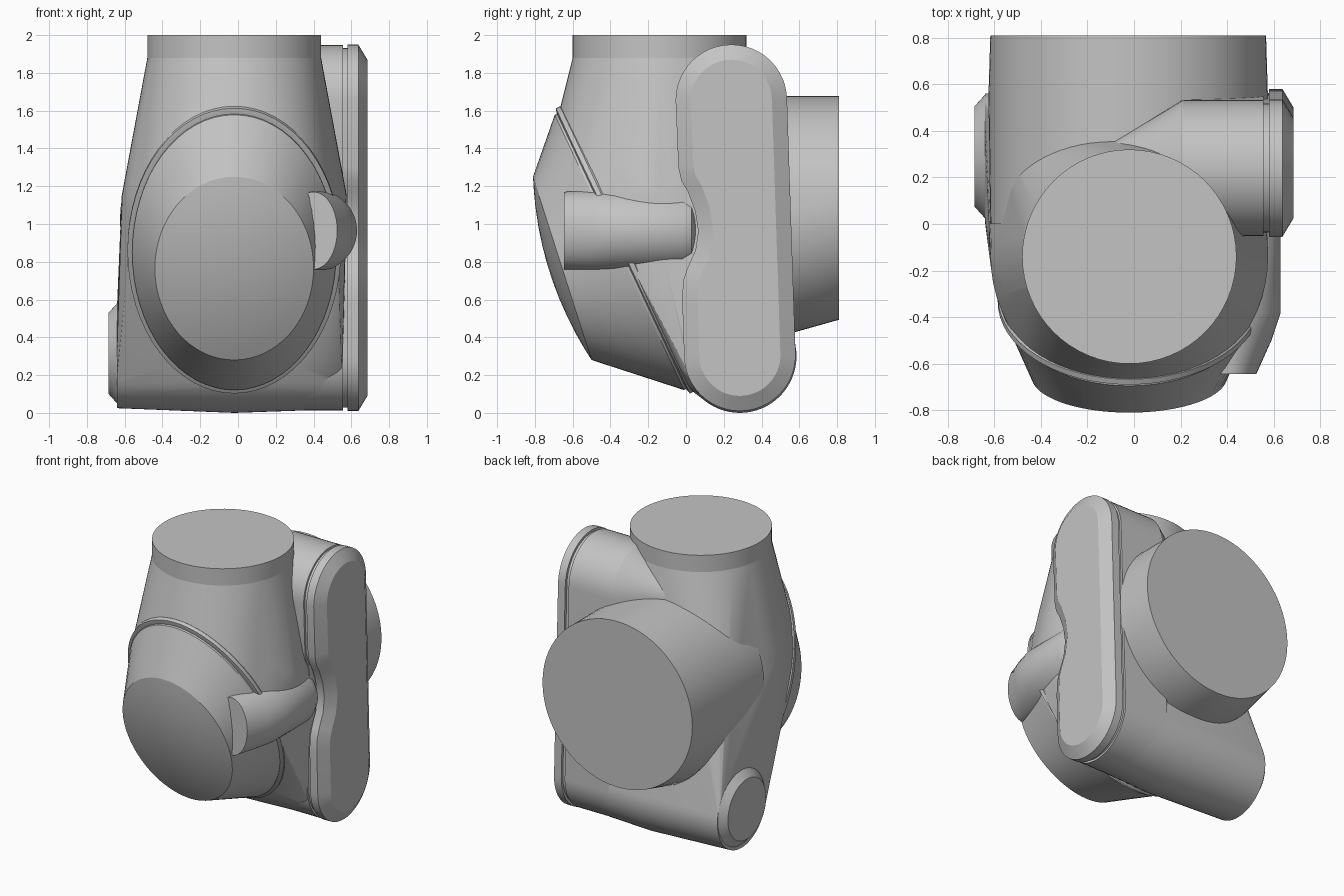
import bpy, bmesh
from math import sin, cos, pi, radians
from mathutils import Vector

cube = bpy.data.objects.get("Cube")
if cube:
    bpy.data.objects.remove(cube, do_unlink=True)

grey = bpy.data.materials.new("light_grey")
grey.use_nodes = True
grey.diffuse_color = (0.55, 0.55, 0.55, 1)
grey.node_tree.nodes["Principled BSDF"].inputs["Base Color"].default_value = (0.55, 0.55, 0.55, 1)

X, Y, Z = Vector((1, 0, 0)), Vector((0, 1, 0)), Vector((0, 0, 1))
CX = -0.02   # housing centre line


def ring(centre, u, v, n=64):
    """Ellipse of points around a centre with half-axes u and v."""
    c = Vector(centre)
    return [c + u * cos(2 * pi * i / n) + v * sin(2 * pi * i / n) for i in range(n)]


def finish(name, bm, angle=28):
    bmesh.ops.recalc_face_normals(bm, faces=bm.faces)
    mesh = bpy.data.meshes.new(name)
    bm.to_mesh(mesh)
    bm.free()
    mesh.materials.append(grey)
    obj = bpy.data.objects.new(name, mesh)
    bpy.context.collection.objects.link(obj)
    bpy.ops.object.select_all(action='DESELECT')
    obj.select_set(True)
    bpy.context.view_layer.objects.active = obj
    bpy.ops.object.shade_smooth_by_angle(angle=radians(angle))
    return obj


def loft(name, rings, angle=28):
    """Skin a row of equal rings and close both ends."""
    bm = bmesh.new()
    rows = [[bm.verts.new(p) for p in r] for r in rings]
    n = len(rows[0])
    for a, b in zip(rows, rows[1:]):
        for i in range(n):
            j = (i + 1) % n
            bm.faces.new((a[i], a[j], b[j], b[i]))
    bm.faces.new(rows[0])
    bm.faces.new(rows[-1])
    return finish(name, bm, angle)


def hull(name, points, angle=28):
    """Convex skin around a set of points."""
    bm = bmesh.new()
    for p in points:
        bm.verts.new(p)
    res = bmesh.ops.convex_hull(bm, input=bm.verts)
    junk = {g for g in res["geom_interior"] + res["geom_unused"] if isinstance(g, bmesh.types.BMVert)}
    bmesh.ops.delete(bm, geom=list(junk), context='VERTS')
    return finish(name, bm, angle)


# Tilted plane of the front cover
rim_centre = Vector((CX, -0.33, 0.86))
rim_up = Vector((0, -0.355, 0.755))
rim_out = X.cross(rim_up).normalized()
if rim_out.y > 0:
    rim_out.negate()


def rim(width, scale, push):
    return ring(rim_centre + rim_out * push, X * width, rim_up * scale)


# Main housing: tapered neck flowing into the lower cross tube
points = rim(0.55, 0.965, 0)
for z in (1.88, 1.75, 1.62, 1.5, 1.4, 1.3, 1.22, 1.15):
    r = 0.46 + (1.88 - z) * 0.186
    points += [p for p in ring((CX, -0.14, z), X * r, Y * r)
               if (p - rim_centre).dot(rim_out) <= 0]
for x, r in ((-0.64, 0.275), (CX, 0.3), (0.55, 0.28)):
    points += ring((x, 0.285, 0.3), Y * r, Z * r)
hull("housing", points)

# Straight collar on top of the neck
loft("neck_collar", [ring((CX, -0.14, z), X * 0.46, Y * 0.46) for z in (1.87, 2.0)])

# Rear flange tube with a drooping skirt under it
points = []
for y, z, r in ((0, 1.085, 0.592), (0.55, 1.02, 0.6), (0.66, 1.085, 0.592), (0.81, 1.085, 0.592)):
    points += ring((CX - 0.005, y, z), X * r, Z * r)
hull("rear_flange", points)

# Front cover: stepped rim, sloping wall and bulging face
face_centre = Vector((CX, -0.655, 0.765))
face_up = Vector((0, -0.155, 0.485))
face_out = Vector((0, -0.95, -0.3)).normalized()
loft("cover_rim", [rim(0.54, 0.96, -0.05), rim(0.565, 1, -0.02), rim(0.565, 1, 0.005), rim(0.545, 0.97, 0.012)])
cover = [rim(0.535, 0.96, -0.03), rim(0.54, 0.965, 0.025)]
for s in (1, 0.85, 0.7, 0.5, 0.3, 0.1):
    bulge = 0.07 * (1 - s * s)
    cover.append(ring(face_centre + face_out * bulge, X * 0.42 * s, face_up * s))
loft("front_cover", cover, 20)

# Side outline: long rounded shape with a notch in its front edge
outline = [(0.24 + 0.295 * cos(pi * i / 24), 1.655 + 0.295 * sin(pi * i / 24)) for i in range(25)]
outline += [(-0.04, 1.3), (-0.025, 1.23), (0.01, 1.17), (0.048, 1.07), (0.065, 0.96),
            (0.05, 0.86), (0.005, 0.76), (-0.015, 0.7), (-0.02, 0.6)]
outline += [(0.285 - 0.295 * cos(pi * i / 24), 0.305 - 0.295 * sin(pi * i / 24)) for i in range(25)]


def side_ring(x, inset):
    out = []
    n = len(outline)
    for i, (y, z) in enumerate(outline):
        a, b = outline[i - 1], outline[(i + 1) % n]
        d = Vector((b[0] - a[0], b[1] - a[1])).normalized()
        out.append(Vector((x, y - d.y * inset, z + d.x * inset)))
    return out


# Side arm body, narrowing as it sinks into the housing
loft("side_body", [side_ring(-0.1, 0.19), side_ring(0.21, 0.003), side_ring(0.555, 0.003)])

# Side cover with a groove behind it and a bevelled outer edge
loft("side_groove", [side_ring(0.54, 0.018), side_ring(0.6, 0.018)])
loft("side_cover", [side_ring(0.58, 0), side_ring(0.637, 0), side_ring(0.685, 0.08)])

# Bevelled cap on the far end of the lower tube
loft("end_cap", [ring((x, 0.29, 0.315), Y * r, Z * r)
                 for x, r in ((-0.6, 0.265), (-0.64, 0.265), (-0.685, 0.215))])

# Cable boss beside the front cover
boss = [(-0.645, 0.125, 0.205), (-0.5, 0.19, 0.215), (-0.38, 0.23, 0.22),
        (-0.02, 0.23, 0.22), (0.03, 0.21, 0.2), (0.06, 0.15, 0.14)]
loft("cable_boss", [ring((0.4, y, 0.965), X * rx, Z * rz) for y, rx, rz in boss])
